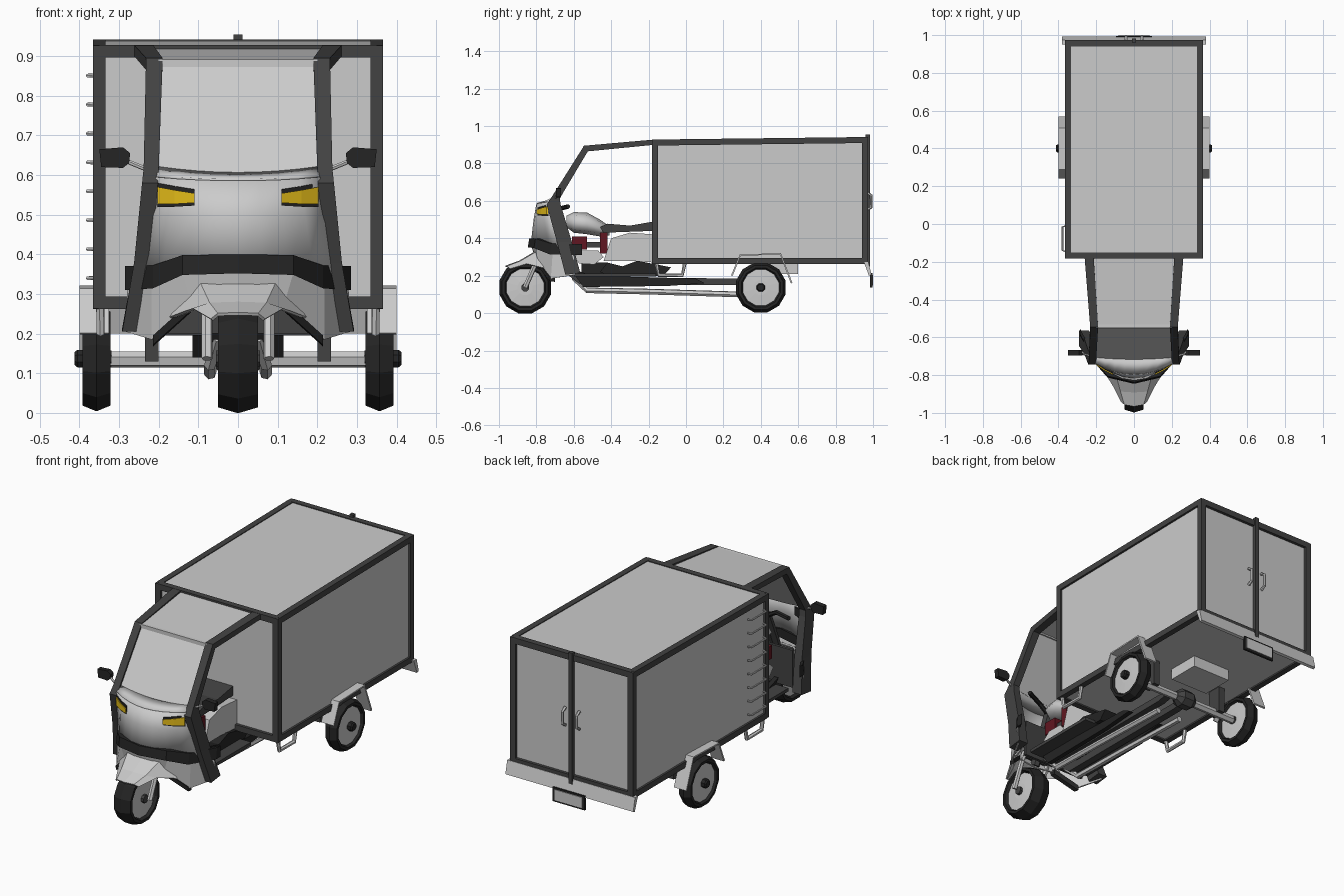
import bpy, bmesh, math
from mathutils import Vector

if "Cube" in bpy.data.objects:
    bpy.data.objects.remove(bpy.data.objects["Cube"])


def material(name, r, g, b):
    m = bpy.data.materials.new(name)
    m.diffuse_color = (r, g, b, 1)
    m.use_nodes = True
    m.node_tree.nodes["Principled BSDF"].inputs["Base Color"].default_value = m.diffuse_color
    return m


DARK = material("dark_trim", .055, .055, .055)
BLACK = material("black_rubber", .018, .018, .018)
SILVER = material("silver", .75, .75, .75)
YELLOW = material("lamp_yellow", .8, .52, .01)
RED = material("dark_red", .12, .008, .015)


def mesh(name, verts, faces, mat=None, mirror=False, thick=0, smooth=False):
    bm = bmesh.new()
    vs = [bm.verts.new(v) for v in verts]
    for f in faces:
        bm.faces.new([vs[i] for i in f])
    bmesh.ops.recalc_face_normals(bm, faces=bm.faces)
    me = bpy.data.meshes.new(name)
    bm.to_mesh(me)
    bm.free()
    ob = bpy.data.objects.new(name, me)
    bpy.context.collection.objects.link(ob)
    if mat:
        me.materials.append(mat)
    if smooth:
        me.shade_smooth()
    if mirror:
        ob.modifiers.new("mirror", 'MIRROR').use_clip = True
    if thick:
        s = ob.modifiers.new("solid", 'SOLIDIFY')
        s.thickness, s.offset = thick, 0
    return ob


def loft(name, rings, mat=None, closed=True, **kw):
    """Skin a list of equal sections; closed sections get end caps."""
    n = len(rings[0])
    faces = [(i * n + j, i * n + (j + 1) % n, (i + 1) * n + (j + 1) % n, (i + 1) * n + j)
             for i in range(len(rings) - 1) for j in range(n if closed else n - 1)]
    if closed:
        faces += [tuple(range(n)), tuple(range((len(rings) - 1) * n, len(rings) * n))]
    return mesh(name, [p for r in rings for p in r], faces, mat, **kw)


def block(name, x, y, z, mat=None, **kw):
    rings = [[(x[0], y[0], h), (x[1], y[0], h), (x[1], y[1], h), (x[0], y[1], h)] for h in z]
    return loft(name, rings, mat, **kw)


def prism(name, profile, x0, x1, mat=None, **kw):
    """Side (y, z) profile pulled from x0 to x1."""
    return loft(name, [[(x, y, z) for y, z in profile] for x in (x0, x1)], mat, **kw)


def beam(name, p, q, s, mat=None, **kw):
    """Square bar between two points, square to its main axis."""
    p, q = Vector(p), Vector(q)
    d = q - p
    k = max(range(3), key=lambda i: abs(d[i]))
    u, v = [Vector([s / 2 if i == a else 0 for i in range(3)]) for a in range(3) if a != k]
    return loft(name, [[c + u + v, c - u + v, c - u - v, c + u - v] for c in (p, q)], mat, **kw)


def pipe(name, pts, r, mat=None, mirror=False):
    """Round six-sided tube along a path."""
    rings = []
    pts = [Vector(p) for p in pts]
    for i, p in enumerate(pts):
        d = (pts[min(i + 1, len(pts) - 1)] - pts[max(i - 1, 0)]).normalized()
        u = d.orthogonal().normalized() if not i else (u - d * u.dot(d)).normalized()
        v = d.cross(u)
        rings.append([p + r * (u * math.cos(a * math.pi / 3) + v * math.sin(a * math.pi / 3)) for a in range(6)])
    return loft(name, rings, mat, mirror=mirror)


def lathe(name, c, profile, mat=None, n=12, **kw):
    """Profile of (x offset, radius) turned around the x axis."""
    rings = [[(c[0] + x, c[1] + r * math.sin(2 * math.pi * (k + .5) / n), c[2] + r * math.cos(2 * math.pi * (k + .5) / n))
              for k in range(n)] for x, r in profile]
    return loft(name, rings, mat, **kw)


def wheel(name, c, R, w, mirror=False):
    lathe(name + "_tyre", c, [(-w * .6, R * .74), (-w, R * .8), (-w, R * .91), (0, R * 1.02), (w, R * .91),
                              (w, R * .8), (w * .6, R * .74)], BLACK, mirror=mirror)
    lathe(name + "_rim", c, [(-w * .8, R * .3), (-w * .7, R * .74), (w * .7, R * .74), (w * .8, R * .3)], SILVER, mirror=mirror)
    lathe(name + "_hub", c, [(-w * 1.1, .022), (w * 1.1, .022)], DARK, 8, mirror=mirror)


# cargo box: core panels and dark edge frame
X, Y0, Y1, Z0 = .35, -.167, .957, .278
top = lambda y: .912 + .012 * (y - Y0)
prism("cargo_box", [(Y0, Z0 - .008), (Y1, Z0 - .008), (Y1, top(Y1) + .012), (Y0, top(Y0) + .012)], -.355, .355)
for y in (Y0, Y1):
    beam("box_upright", (X, y, Z0 - .015), (X, y, top(y) + .015), .032, DARK, mirror=True)
    beam("box_top_rail", (-X, y, top(y)), (X, y, top(y)), .032, DARK)
    beam("box_bottom_rail", (-X, y, Z0), (X, y, Z0), .032, DARK)
for z0, z1 in ((Z0, Z0), (top(Y0), top(Y1))):
    beam("box_side_rail", (X, Y0, z0), (X, Y1, z1), .032, DARK, mirror=True)

# rear doors, bumper, plate
beam("door_bar", (0, .972, .25), (0, .972, .955), .022, DARK)
pipe("door_handle", [(.042, .965, .55), (.042, .99, .565), (.042, .99, .63), (.042, .965, .645)], .008, SILVER, True)
prism("rear_bumper", [(.95, .275), (.975, .275), (.992, .205), (.978, .2)], -.38, .38)
block("plate_frame", (-.095, .095), (.984, .996), (.138, .215), BLACK)
block("plate", (-.083, .083), (.994, 1.0), (.148, .205))

# left side ladder rungs
for i in range(8):
    z = .34 + .073 * i
    pipe("ladder_rung", [(-.36, -.145, z), (-.379, -.14, z), (-.379, -.015, z), (-.36, -.01, z)], .005, SILVER)

# side steps below the box
pipe("side_step", [(.347, -.16, .275), (.347, -.145, .203), (.347, -.02, .203), (.347, -.005, .275)], .011, SILVER, True)

# wheels, axle and rear mudguards
wheel("front_wheel", (0, -.86, .137), .14, .05)
wheel("rear_wheel", (.357, .4, .137), .135, .035, True)
pipe("rear_axle", [(-.37, .4, .135), (.37, .4, .135)], .021, SILVER)
lathe("axle_cap", (.395, .4, .137), [(-.02, .024), (.01, .024), (.017, .018)], BLACK, 8, mirror=True)
lathe("differential", (0, .4, .137), [(-.06, .025), (-.03, .05), (.03, .05), (.06, .025)], DARK, 8)
loft("rear_mudguard", [[(.326, y, z), (.4, y, z)] for y, z in
                       ((.245, .2), (.29, .31), (.505, .317), (.565, .16))], SILVER, False, mirror=True, thick=.009)
block("under_box", (-.13, .1), (.42, .6), (.21, .27))
block("axle_mount", (.2, .235), (.36, .44), (.13, .275), DARK, mirror=True)

# chassis rails, footboards and exhausts
prism("chassis_rail", [(-.64, .21), (-.56, .15), (.28, .15), (.36, .165), (.36, .185), (-.5, .19), (-.58, .225)],
      .035, .075, DARK, mirror=True)
prism("footboard", [(-.62, .24), (-.55, .14), (-.1, .145), (.1, .16), (.05, .185), (-.5, .2)], .09, .115, BLACK, mirror=True)
pipe("exhaust", [(.05, -.6, .19), (.07, -.53, .122), (.07, -.2, .115), (.07, .28, .1)], .016, SILVER, True)
block("floor_beam", (-.19, .19), (-.6, -.16), (.195, .212), DARK)

# engine, tank, seat and body of the driver's section
prism("engine", [(-.6, .3), (-.56, .335), (-.47, .335), (-.44, .3), (-.49, .26), (-.57, .265)], -.1, .1, SILVER)
prism("engine_base", [(-.56, .27), (-.42, .27), (-.36, .2), (-.56, .2)], -.07, .07, BLACK)
block("radiator", (-.085, .085), (-.61, -.53), (.34, .41), RED)
block("red_side_cover", (-.1, .1), (-.46, -.42), (.32, .43), RED)
block("frame_tube", (-.07, .07), (-.54, -.42), (.35, .38), DARK)
loft("fuel_tank", [[(w * math.sin(a * math.pi / 4), y, z + h * math.cos(a * math.pi / 4)) for a in range(8)]
                   for y, w, z, h in ((-.64, .04, .49, .03), (-.6, .09, .485, .055), (-.53, .105, .48, .058),
                                      (-.46, .08, .455, .045), (-.41, .05, .44, .025))], SILVER, smooth=True)
prism("seat", [(-.46, .46), (-.42, .478), (-.3, .468), (-.17, .49), (-.17, .44), (-.44, .43)], -.09, .09, DARK)
prism("body_side", [(-.44, .28), (-.4, .4), (-.3, .43), (-.16, .42), (-.16, .27), (-.3, .28)], -.11, .11, SILVER)
prism("lower_fairing", [(-.46, .22), (-.42, .27), (-.34, .25), (-.26, .28), (-.08, .245), (-.12, .2), (-.4, .195)],
      -.125, .125, BLACK)
pipe("handlebar", [(0, -.68, .52), (.07, -.67, .56), (.17, -.63, .57)], .012, BLACK, True)
pipe("steering_column", [(0, -.68, .53), (0, -.79, .27)], .025, DARK)
pipe("front_fork", [(.078, -.86, .137), (.078, -.78, .32)], .014, SILVER, True)
pipe("fork_bridge", [(-.085, -.785, .31), (.085, -.785, .31)], .018, DARK)


# cab front: bowed surfaces given as (z, half width, centre y, edge y, edge z drop)
def bowed(name, rows, mat=None, thick=.01, smooth=True, n=8):
    rings = []
    for z, w, yc, ye, dz in rows:
        ts = [2 * i / n - 1 for i in range(n + 1)]
        rings.append([(w * t, yc + (ye - yc) * t * t, z + dz * t * t) for t in ts])
    return loft(name, rings, mat, False, thick=thick, smooth=smooth)


bowed("front_cowl", [(.37, .25, -.825, -.66, -.02), (.5, .222, -.81, -.71, 0), (.585, .205, -.795, -.735, .01)])
bowed("cowl_top", [(.585, .205, -.795, -.735, .01), (.602, .2, -.715, -.705, .015)])
bowed("windshield", [(.6, .205, -.715, -.705, .015), (.878, .19, -.54, -.54, 0)], smooth=False, n=4)
loft("cab_roof", [[(-a, y, z), (a, y, z)] for y, z, a in ((-.545, .885, .2), (-.17, .913, .235))], None, False, thick=.012)

# front bumper band
loft("bumper_band", [[(x, y, z), (x, y + .03, z), (x, y + .03, z - h), (x, y - .008, z - h)] for x, y, z, h in
                     ((0, -.838, .4, .048), (.14, -.805, .398, .05), (.215, -.72, .372, .058), (.285, -.585, .37, .06))],
     BLACK, mirror=True)

# apron under the band with dark lower lip
low = [(0, -.79, .26), (.115, -.79, .275), (.215, -.72, .185), (.28, -.59, .205)]
loft("lower_apron", [[(0, -.825, .365), (.14, -.795, .36), (.215, -.71, .33), (.275, -.6, .325)], low],
     None, False, mirror=True, thick=.008)
loft("apron_lip", [[(x, y - .012, z + .01), (x, y + .02, z + .01), (x, y + .02, z - .018), (x, y - .01, z - .014)]
                   for x, y, z in low[1:3]], BLACK, mirror=True)
block("leg_shield_back", (-.19, .19), (-.65, -.635), (.2, .4), DARK)

# front mudguard: sloping beak
loft("front_mudguard", [
    [(0, -.965, .25), (.05, -.955, .248), (.066, -.94, .235)],
    [(0, -.89, .277), (.07, -.885, .275), (.112, -.85, .262)],
    [(0, -.775, .345), (.1, -.775, .34), (.17, -.76, .24)]], None, False, mirror=True, thick=.008)

# cab pillars: outer corner, inward width, depth direction
loft("cab_pillar", [[(x, y, z), (x - w, y, z), (x - w, y + dy, z + dz), (x, y + dy, z + dz)]
                    for x, y, z, w, dy, dz in
                    ((.262, -.17, .928, .048, 0, -.028), (.232, -.545, .895, .042, .02, -.03),
                     (.238, -.72, .618, .038, .045, -.005), (.242, -.745, .58, .04, .075, .0),
                     (.262, -.69, .38, .045, .08, .0), (.292, -.645, .205, .055, .08, .01))], DARK, mirror=True)
beam("roof_front_bar", (-.2, -.54, .882), (.2, -.54, .882), .02)

# headlights with dark bezels, laid along the cowl bow
def lamp(name, z0, z1, out, mat):
    bow = lambda x: -.808 + .085 * (x / .213) ** 2 - out
    loft(name, [[(x, bow(x), a), (x, bow(x) + .03, a), (x, bow(x) + .03, b), (x, bow(x), b)]
                for x, a, b in ((.11, z0, z1 - .016), (.16, z0 - .003, z1 - .008), (.203, z0 - .003, z1))],
         mat, mirror=True)


lamp("headlight_bezel", .523, .58, .008, BLACK)
lamp("headlight", .53, .57, .014, YELLOW)

# mirrors
pipe("mirror_arm", [(.225, -.7, .612), (.3, -.68, .643)], .006, SILVER, True)
loft("mirror", [[(x, y, z) for x, z in ((.275, .63), (.29, .618), (.345, .62), (.35, .665), (.29, .67), (.272, .655))]
                for y in (-.695, -.668)], BLACK, mirror=True)
